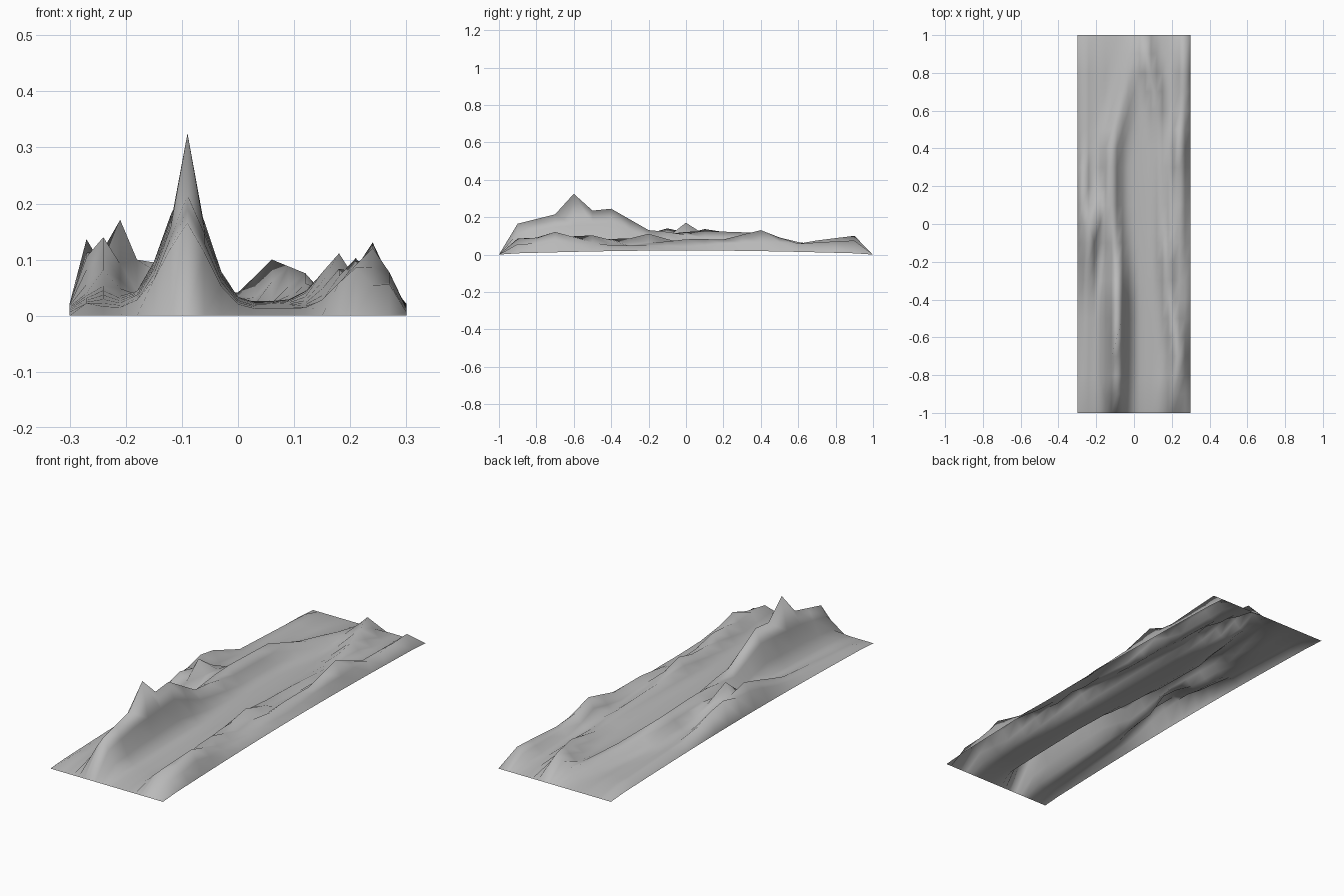
import bpy, bmesh, math

if "Cube" in bpy.data.objects:
    bpy.data.objects.remove(bpy.data.objects["Cube"])


def along(points, y):
    """Crest x and height at y, straight between the given (y, x, height) points."""
    if y <= points[0][0]:
        return points[0][1:]
    for (y0, x0, h0), (y1, x1, h1) in zip(points, points[1:]):
        if y <= y1:
            t = (y - y0) / (y1 - y0)
            return x0 + t * (x1 - x0), h0 + t * (h1 - h0)
    return points[-1][1:]


def ridge(left, right, points):
    """Height function of a ridge with its own left and right slope widths."""
    def f(x, y):
        cx, h = along(points, y)
        d = abs(x - cx)
        return h * math.exp(-(d / (left if x < cx else right)) ** 1.6)
    return f


# Tall central ridge, bending right and fading at the back
central = ridge(0.062, 0.055, [
    (-0.9, -0.09, 0.165), (-0.7, -0.09, 0.215), (-0.4, -0.09, 0.245),
    (-0.2, -0.09, 0.13), (0.1, -0.12, 0.125), (0.4, -0.12, 0.115),
    (0.6, -0.07, 0.07), (0.9, 0.0, 0.03)])

# Two short ridges on the left
inner_left = ridge(0.05, 0.042, [
    (-0.9, -0.24, 0.008), (-0.4, -0.24, 0.05), (-0.2, -0.24, 0.11),
    (-0.1, -0.235, 0.14), (0, -0.21, 0.17), (0.2, -0.19, 0.05),
    (0.9, -0.18, 0.015)])
outer_left = ridge(0.03, 0.04, [
    (-0.3, -0.27, 0.02), (0.1, -0.27, 0.135), (0.2, -0.27, 0.12),
    (0.4, -0.26, 0.055), (0.9, -0.26, 0.03)])

# Long right ridge, wandering to the middle at the back
right = ridge(0.055, 0.04, [
    (-0.9, 0.21, 0.085), (-0.7, 0.24, 0.118), (-0.3, 0.18, 0.085),
    (-0.2, 0.18, 0.11), (0, 0.16, 0.07), (0.5, 0.14, 0.045),
    (0.7, 0.12, 0.075), (0.9, 0.06, 0.10)])
outer_right = ridge(0.05, 0.035, [
    (-0.9, 0.27, 0.055), (-0.3, 0.26, 0.05), (0, 0.24, 0.08),
    (0.2, 0.25, 0.085), (0.4, 0.24, 0.13), (0.6, 0.26, 0.065),
    (0.9, 0.27, 0.075)])

RIDGES = (central, inner_left, outer_left, right, outer_right)


def height(x, y):
    if abs(y) > 0.99:
        return 0.0
    swell = math.cos(y * math.pi / 2)
    # low side edges
    if abs(x) > 0.295:
        return 0.004 + 0.018 * swell
    # highest summit
    if abs(x + 0.09) < 0.01 and abs(y + 0.6) < 0.01:
        return 0.325
    # soft maximum of valley floor and ridges
    total = (0.010 + 0.016 * swell) ** 2.5 + sum(f(x, y) ** 2.5 for f in RIDGES)
    return total ** 0.4


# Terrain sheet: 20 x 20 cells
N = 20
bm = bmesh.new()
bmesh.ops.create_grid(bm, x_segments=N, y_segments=N, size=1)
for v in bm.verts:
    v.co.x *= 0.3
    v.co.z = height(v.co.x, v.co.y)
for face in bm.faces:
    face.smooth = True
mesh = bpy.data.meshes.new("mountain_terrain")
bm.to_mesh(mesh)
bm.free()
terrain = bpy.data.objects.new("mountain_terrain", mesh)
bpy.context.collection.objects.link(terrain)

# Dark grey rock
rock = bpy.data.materials.new("rock_grey")
rock.diffuse_color = (0.49, 0.49, 0.49, 1)
rock.use_nodes = True
rock.node_tree.nodes["Principled BSDF"].inputs["Base Color"].default_value = rock.diffuse_color
mesh.materials.append(rock)
